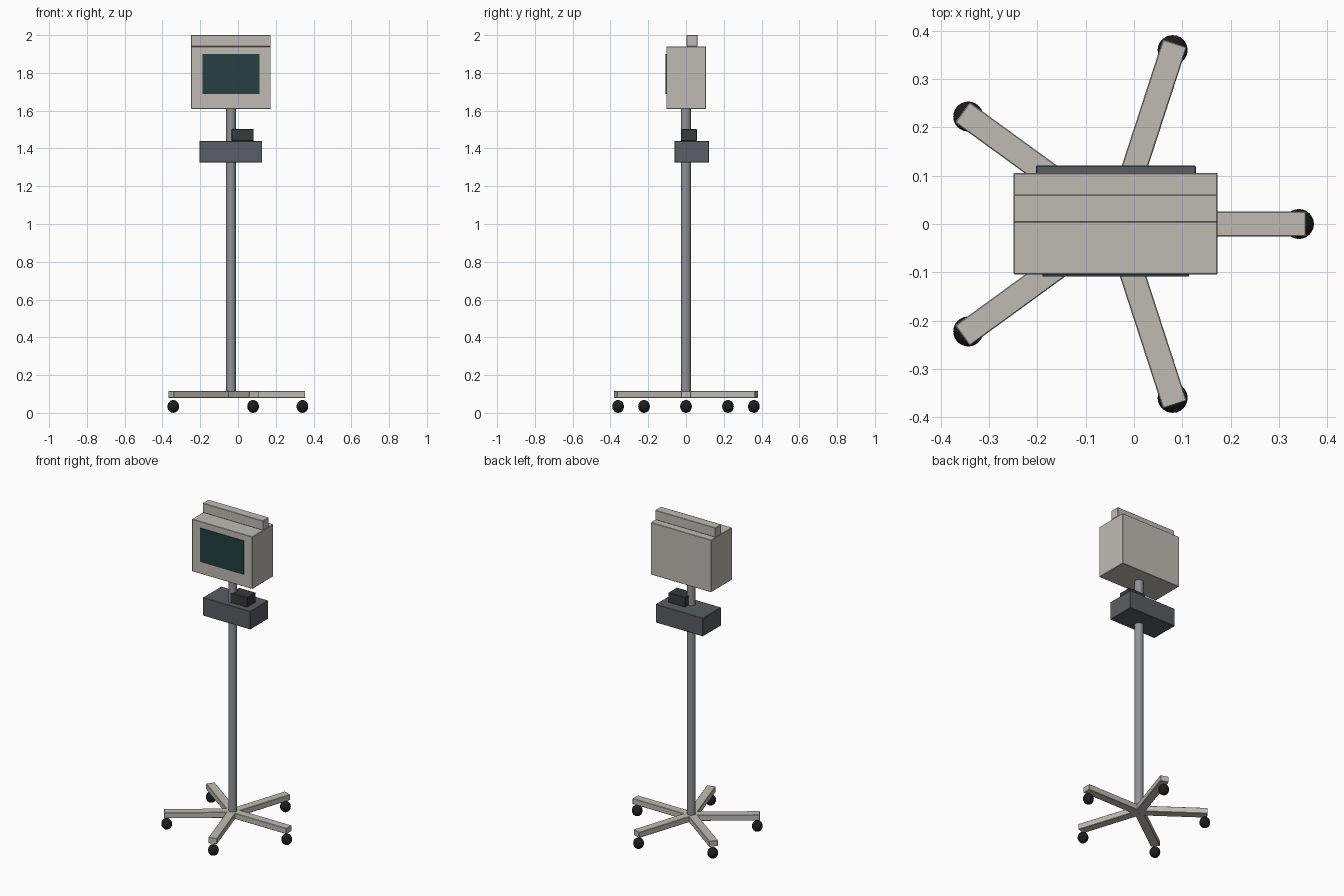
import bpy, math
from mathutils import Matrix, Vector

if "Cube" in bpy.data.objects:
    bpy.data.objects.remove(bpy.data.objects["Cube"])

CX = -0.037  # pole and base centre


def material(name, rgb):
    m = bpy.data.materials.new(name)
    m.diffuse_color = (*rgb, 1)
    m.use_nodes = True
    m.node_tree.nodes["Principled BSDF"].inputs["Base Color"].default_value = m.diffuse_color
    return m


beige = material("beige_plastic", (0.52, 0.50, 0.45))
slate = material("slate_metal", (0.10, 0.11, 0.125))
dark = material("dark_plastic", (0.04, 0.042, 0.045))
glass = material("screen_glass", (0.018, 0.05, 0.052))
black = material("black_rubber", (0.012, 0.012, 0.012))
steel = material("pole_steel", (0.28, 0.29, 0.30))


def box(name, lo, hi, mat, bevel=0.002):
    lo, hi = Vector(lo), Vector(hi)
    bpy.ops.mesh.primitive_cube_add(size=1, location=(lo + hi) / 2)
    o = bpy.context.object
    o.name = name
    o.data.transform(Matrix.Diagonal((*(hi - lo), 1)))
    o.data.materials.append(mat)
    if bevel:
        b = o.modifiers.new("edge", 'BEVEL')
        b.width, b.segments = bevel, 1
    return o


# Monitor: housing, top handle and screen
box("monitor_housing", (-0.249, -0.104, 1.61), (0.173, 0.105, 1.94), beige)
box("top_handle", (-0.249, 0.003, 1.94), (0.173, 0.061, 2.0), beige)
box("screen", (-0.189, -0.109, 1.687), (0.114, -0.10, 1.90), glass, 0)

# Tray box on the pole with a small unit on top
box("pole_tray", (-0.203, -0.06, 1.325), (0.128, 0.121, 1.44), slate)
box("small_unit", (-0.034, -0.027, 1.44), (0.083, 0.058, 1.502), dark)

# Pole
z0, z1 = 0.085, 1.62
bpy.ops.mesh.primitive_cylinder_add(vertices=32, radius=0.0255, depth=z1 - z0,
                                    location=(CX, 0, (z0 + z1) / 2))
pole = bpy.context.object
pole.name = "pole"
pole.data.materials.append(steel)
bpy.ops.object.shade_smooth_by_angle()

# Five-arm base with ball casters
for i in range(5):
    a = math.tau * i / 5
    arm = box(f"base_arm_{i + 1}", (0, -0.026, 0.08), (0.393, 0.026, 0.116), beige)
    arm.matrix_world = (Matrix.Translation((CX, 0, 0)) @ Matrix.Rotation(a, 4, 'Z')
                        @ Matrix.Translation(arm.location))
    bpy.ops.mesh.primitive_uv_sphere_add(
        segments=24, ring_count=12, radius=0.031,
        location=(CX + 0.378 * math.cos(a), 0.378 * math.sin(a), 0.034))
    caster = bpy.context.object
    caster.name = f"caster_{i + 1}"
    caster.scale.z = 0.034 / 0.031
    caster.data.materials.append(black)
    bpy.ops.object.shade_smooth_by_angle()
